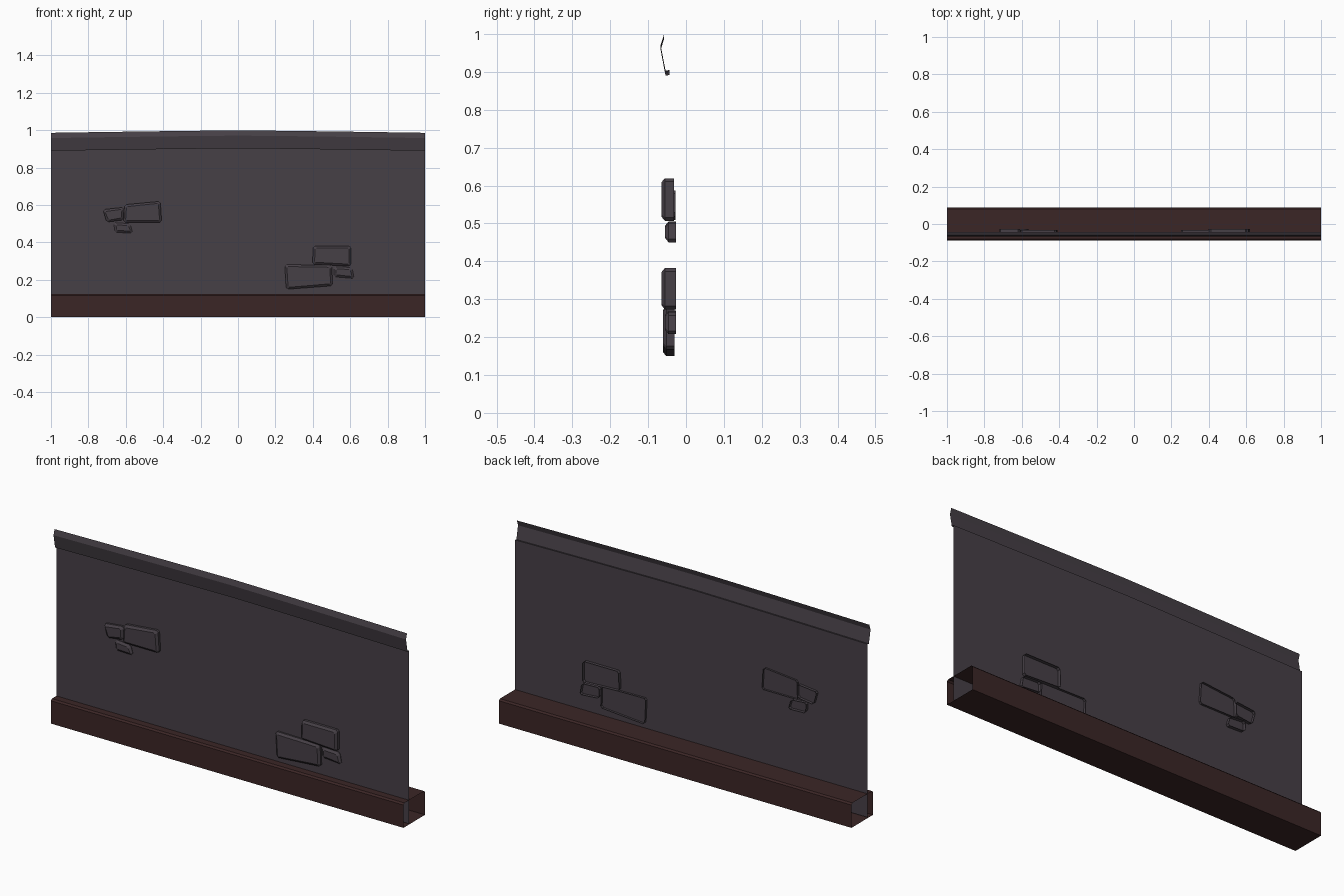
import bpy
from mathutils import Vector

if "Cube" in bpy.data.objects:
    bpy.data.objects.remove(bpy.data.objects["Cube"])


def material(name, rgb):
    m = bpy.data.materials.new(name)
    m.diffuse_color = (*rgb, 1)
    m.use_nodes = True
    m.node_tree.nodes["Principled BSDF"].inputs["Base Color"].default_value = m.diffuse_color
    return m


PLASTER = material("dark grey plaster", (0.061, 0.050, 0.061))
WOOD = material("dark red wood", (0.044, 0.019, 0.019))


def make(name, verts, faces, mat):
    me = bpy.data.meshes.new(name)
    me.from_pydata(verts, [], faces)
    me.update()
    me.materials.append(mat)
    ob = bpy.data.objects.new(name, me)
    bpy.context.collection.objects.link(ob)
    return ob


def sweep(name, profile, stations, mat, closed=False):
    """Run a (y, z) profile along x; each station is (x, z offset)."""
    n = len(profile)
    verts = [(x, y, z + dz) for x, dz in stations for y, z in profile]
    faces = []
    for s in range(len(stations) - 1):
        for i in range(n if closed else n - 1):
            j = (i + 1) % n
            faces.append((s * n + i, s * n + j, (s + 1) * n + j, (s + 1) * n + i))
    return make(name, verts, faces, mat)


# Base beam: hollow, open-ended, with softened top edges
B, H, C = 0.0875, 0.125, 0.008
sweep("base_beam",
      [(-B, 0), (B, 0), (B, H - C), (B - C, H), (C - B, H), (-B, H - C)],
      [(-1, 0), (1, 0)], WOOD, closed=True)

# Gentle rise of the wall top towards the middle
rise = [(x, 0.013 * (1 - abs(x) ** 1.2)) for x in
        (-1, -0.82, -0.61, -0.4, -0.2, 0, 0.2, 0.4, 0.61, 0.82, 1)]

# Wall sheet
WALL_Y = -0.043
n = len(rise)
make("wall_panel",
     [(x, WALL_Y, 0.004) for x, _ in rise] + [(x, WALL_Y, 0.892 + dz) for x, dz in rise],
     [(i, i + 1, n + i + 1, n + i) for i in range(n - 1)], PLASTER)

# Flared cap along the top
sweep("wall_cap",
      [(WALL_Y, 0.892), (-0.054, 0.890), (-0.067, 0.958), (-0.058, 0.986)],
      rise, PLASTER)


def cut_corners(pts, d):
    """Replace each corner of a loop by two points at distance d."""
    out = []
    for i, p in enumerate(pts):
        for q in (pts[i - 1], pts[(i + 1) % len(pts)]):
            out.append(p + (q - p).normalized() * d)
    return out


def brick(name, corners, front, back):
    pts = [Vector(c) for c in corners]
    mid = sum(pts, Vector((0, 0))) / 4
    inner = [p - Vector((0.011 if p.x > mid.x else -0.011,
                         0.011 if p.y > mid.y else -0.011)) for p in pts]
    outer = cut_corners(pts, 0.009)
    rings = [(outer, back), (outer, front + 0.009), (cut_corners(inner, 0.006), front)]
    verts = [(p.x, y, p.y) for ring, y in rings for p in ring]
    faces = [(r * 8 + i, (r + 1) * 8 + i, (r + 1) * 8 + (i + 1) % 8, r * 8 + (i + 1) % 8)
             for r in range(2) for i in range(8)]
    faces.append(tuple(range(23, 15, -1)))
    make(name, verts, faces, PLASTER)


# Exposed bricks, left cluster (corners clockwise from top left as x, z)
brick("brick_left_large", [(-.607, .602), (-.415, .62), (-.408, .507), (-.612, .507)], -.065, -.032)
brick("brick_left_small", [(-.722, .576), (-.61, .588), (-.612, .52), (-.703, .508)], -.063, -.028)
brick("brick_left_lower", [(-.663, .506), (-.577, .50), (-.562, .45), (-.66, .453)], -.055, -.026)

# Exposed bricks, right cluster
brick("brick_right_upper", [(.402, .382), (.605, .382), (.605, .273), (.398, .283)], -.065, -.026)
brick("brick_right_large", [(.25, .282), (.502, .278), (.506, .168), (.257, .149)], -.061, -.031)
brick("brick_right_small", [(.512, .27), (.61, .266), (.621, .207), (.512, .216)], -.055, -.026)

# Faces stay flat; orient sheets and beam consistently outward
import bmesh
for ob in bpy.context.collection.objects:
    if ob.name == "base_beam":
        bm = bmesh.new()
        bm.from_mesh(ob.data)
        bmesh.ops.recalc_face_normals(bm, faces=bm.faces)
        bm.to_mesh(ob.data)
        bm.free()
